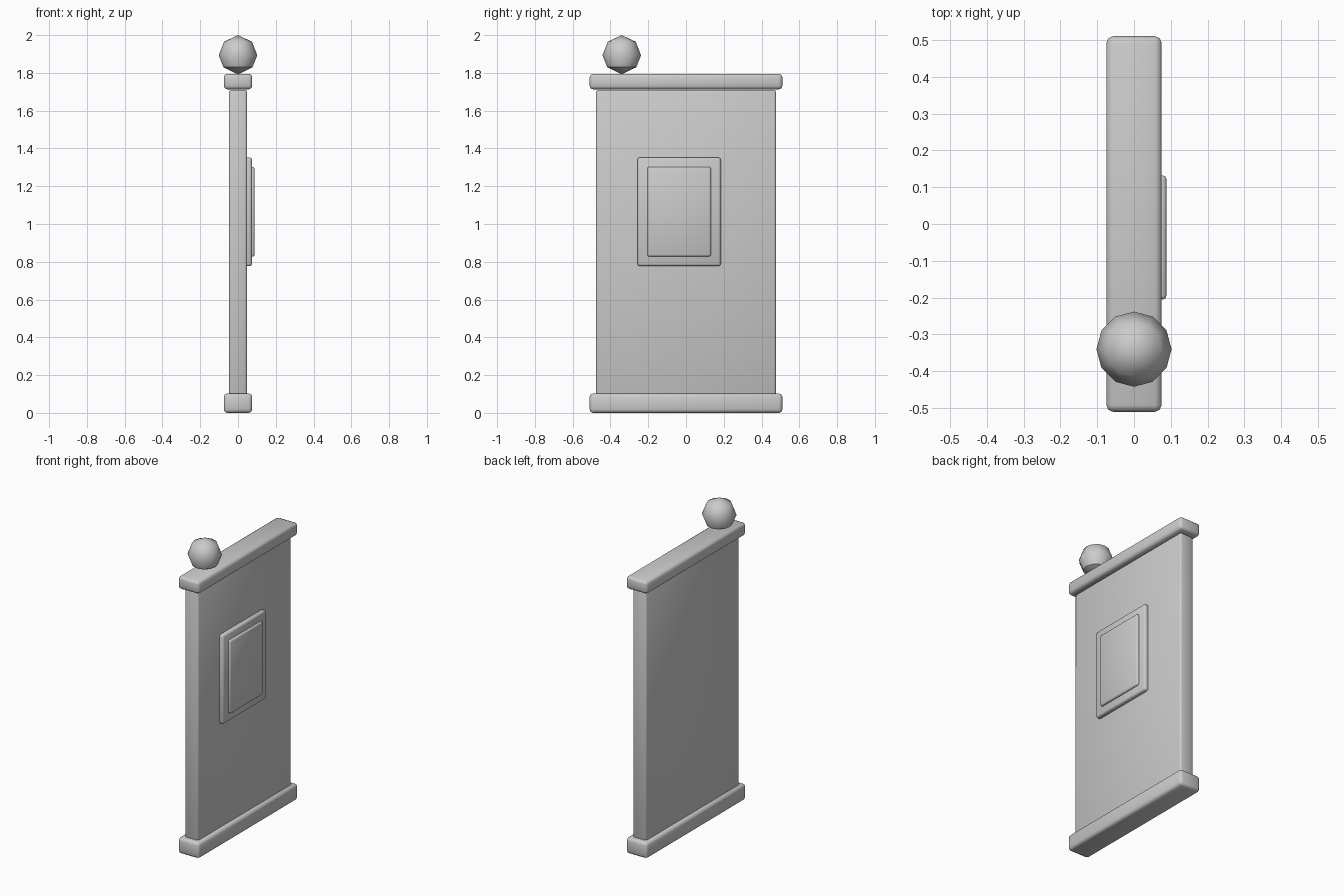
import bpy
import bmesh
import math

cube = bpy.data.objects.get("Cube")
if cube:
    bpy.data.objects.remove(cube, do_unlink=True)

grey = bpy.data.materials.new("plain grey")
grey.use_nodes = True
grey.diffuse_color = (0.6, 0.6, 0.6, 1)
grey.node_tree.nodes["Principled BSDF"].inputs["Base Color"].default_value = (0.6, 0.6, 0.6, 1)


def add_object(name, bm):
    bmesh.ops.recalc_face_normals(bm, faces=bm.faces)
    mesh = bpy.data.meshes.new(name)
    bm.to_mesh(mesh)
    bm.free()
    mesh.materials.append(grey)
    obj = bpy.data.objects.new(name, mesh)
    bpy.context.collection.objects.link(obj)
    return obj


def rounded_box(name, x, y, z, bevel):
    """Softly bevelled box from (min, max) ranges on each axis."""
    bm = bmesh.new()
    bmesh.ops.create_cube(bm, size=1)
    for v in bm.verts:
        v.co = [(lo + hi) / 2 + c * (hi - lo) for c, (lo, hi) in zip(v.co, (x, y, z))]
    for f in bm.faces:
        f.smooth = True
    obj = add_object(name, bm)
    mod = obj.modifiers.new("soft edges", "BEVEL")
    mod.width = bevel
    mod.segments = 2
    return obj


# Slab with its base and top rails
rounded_box("slab", (-0.048, 0.048), (-0.477, 0.477), (0.09, 1.71), 0.012)
rounded_box("base_rail", (-0.075, 0.075), (-0.51, 0.51), (0, 0.103), 0.018)
rounded_box("top_rail", (-0.075, 0.075), (-0.51, 0.51), (1.713, 1.795), 0.018)

# Raised plaque on the +x face
rounded_box("plaque_frame", (0.03, 0.074), (-0.257, 0.184), (0.777, 1.352), 0.012)
rounded_box("plaque_panel", (0.05, 0.088), (-0.205, 0.132), (0.828, 1.302), 0.01)

# Faceted ball finial, lathed in twelve sides
bm = bmesh.new()
profile = [(0, 1.792), (0.077, 1.83), (0.102, 1.893), (0.074, 1.965), (0, 2.0)]
points = [bm.verts.new((r, -0.34, z)) for r, z in profile]
edges = [bm.edges.new(pair) for pair in zip(points, points[1:])]
bmesh.ops.spin(bm, geom=points + edges, cent=(0, -0.34, 0), axis=(0, 0, 1),
               angle=math.tau, steps=12)
bmesh.ops.remove_doubles(bm, verts=bm.verts, dist=0.0005)
for f in bm.faces:
    f.smooth = True
for e in bm.edges:
    # crisp crease around the underside
    e.smooth = not all(abs(v.co.z - profile[1][1]) < 0.001 for v in e.verts)
add_object("ball_finial", bm)
